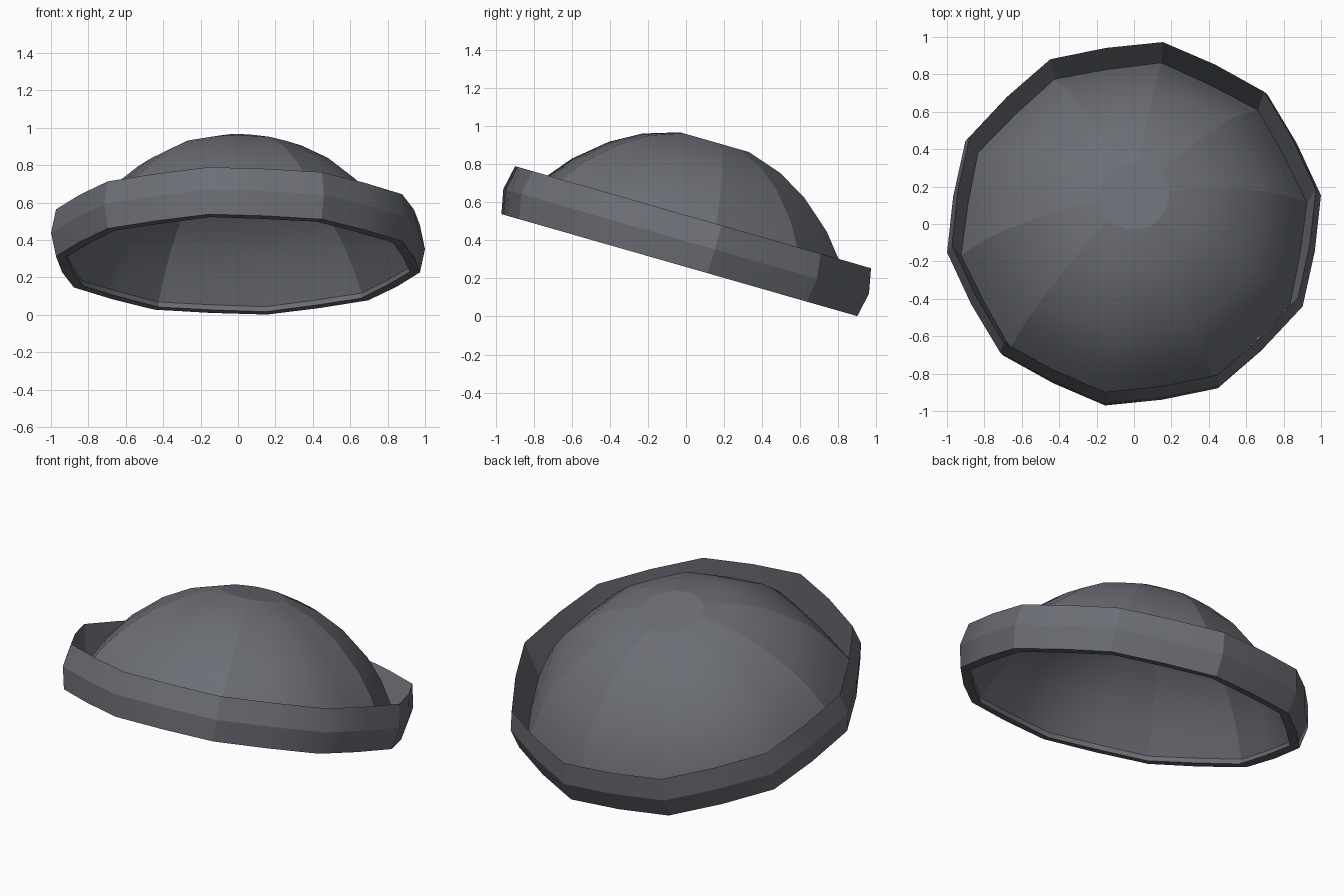
import bpy, bmesh, math
from mathutils import Matrix

cube = bpy.data.objects.get("Cube")
if cube:
    bpy.data.objects.remove(cube, do_unlink=True)

# One cloth colour for the whole cap
cloth = bpy.data.materials.new("slate_grey_cloth")
cloth.use_nodes = True
color = (0.15, 0.157, 0.18, 1)
cloth.diffuse_color = color
bsdf = cloth.node_tree.nodes["Principled BSDF"]
bsdf.inputs["Base Color"].default_value = color
bsdf.inputs["Roughness"].default_value = 0.8

SIDES = 20                            # ten corners with slightly bulged midpoints
CREASED = {0, 1, 2, 3, 5, 6, 8}       # corners that keep a hard vertical edge
TILT = Matrix.Translation((0, -0.035, 0.27)) @ Matrix.Rotation(math.radians(-16), 4, "X")


def lathe(name, profile, closed=False, cap=False, hard_rings=False):
    """Turn (radius, height, midpoint factor) points into a ten-cornered ring."""
    bm = bmesh.new()
    rings = []
    for radius, height, mid in profile:
        ring = []
        for i in range(SIDES):
            a = math.radians(9) + math.tau * i / SIDES
            r = radius * (mid if i % 2 else 1)
            ring.append(bm.verts.new((r * math.cos(a), r * math.sin(a), height)))
        rings.append(ring)
    pairs = list(zip(rings, rings[1:]))
    if closed:
        pairs.append((rings[-1], rings[0]))
    for low, high in pairs:
        for i in range(SIDES):
            j = (i + 1) % SIDES
            bm.faces.new((low[i], low[j], high[j], high[i]))
    if cap:
        bm.faces.new(rings[-1])
    for f in bm.faces:
        f.smooth = True
    # Hard edges along creased corners, and around rings where asked
    for k, ring in enumerate(rings):
        for i in range(SIDES):
            around = bm.edges.get((ring[i], ring[(i + 1) % SIDES]))
            if hard_rings or (cap and k == len(rings) - 1):
                around.smooth = False
    for low, high in pairs:
        for c in CREASED:
            bm.edges.get((low[2 * c], high[2 * c])).smooth = False
    mesh = bpy.data.meshes.new(name)
    bm.to_mesh(mesh)
    bm.free()
    mesh.materials.append(cloth)
    obj = bpy.data.objects.new(name, mesh)
    bpy.context.collection.objects.link(obj)
    obj.matrix_world = TILT
    return obj


# Turned-up cuff: bulged outside, sharp top edge, sloping inner wall
lathe("rolled_cuff", [(0.985, 0, 0.967), (1.012, 0.13, 0.967),
                      (0.985, 0.262, 0.967), (0.93, 0, 0.96)],
      closed=True, hard_rings=True)

# Crown: shallow open dome with a small flat top
lathe("crown", [(0.936, 0.03, 0.96), (0.88, 0.135, 0.965), (0.805, 0.262, 0.967),
                (0.706, 0.382, 0.967), (0.54, 0.522, 0.967),
                (0.38, 0.612, 0.967), (0.19, 0.672, 0.97)], cap=True)
